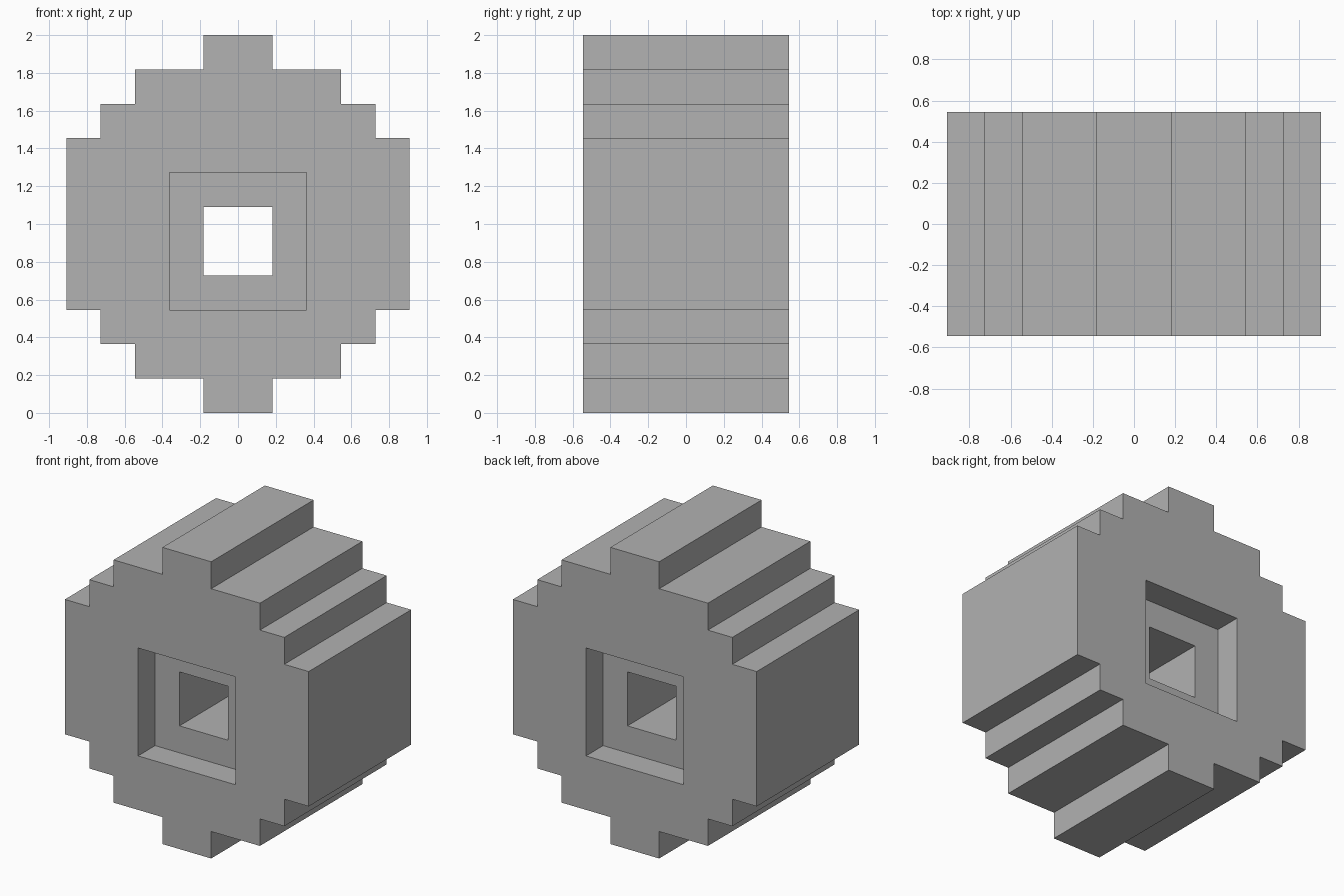
import bpy
import bmesh

if "Cube" in bpy.data.objects:
    bpy.data.objects.remove(bpy.data.objects["Cube"], do_unlink=True)

U = 2 / 11            # one step of the stepped outline
HALF_DEPTH = 3 * U
RECESS = U            # depth of the square recess on each face

grey = bpy.data.materials.new("plain grey")
grey.use_nodes = True
colour = (0.445, 0.445, 0.445, 1)
grey.diffuse_color = colour
grey.node_tree.nodes["Principled BSDF"].inputs["Base Color"].default_value = colour

bm = bmesh.new()


def loop(points, y):
    """Ring of vertices from step coordinates (x, z) at depth y."""
    return [bm.verts.new((x * U, y, z * U)) for x, z in points]


def bridge(a, b):
    """Wall of quads between two matching rings."""
    for i in range(len(a)):
        j = (i + 1) % len(a)
        bm.faces.new((a[i], a[j], b[j], b[i]))


def square(half, centre=5):
    return [(-half, centre - half), (half, centre - half),
            (half, centre + half), (-half, centre + half)]


def cap(outer, inner):
    """Flat face between the stepped outline and the square opening."""
    edges = []
    for ring in (outer, inner):
        for i in range(len(ring)):
            pair = (ring[i], ring[(i + 1) % len(ring)])
            edges.append(bm.edges.get(pair) or bm.edges.new(pair))
    bmesh.ops.triangle_fill(bm, use_beauty=True, use_dissolve=False, edges=edges)


# Stepped outline: right half, mirrored to the left
right = [(1, 0), (1, 1), (3, 1), (3, 2), (4, 2), (4, 3), (5, 3)]
right += [(x, 11 - z) for x, z in reversed(right)]
outline = right + [(-x, z) for x, z in reversed(right)]

# Outer wall, then a recessed opening on each side and the through hole
outer, holes = [], []
for side in (-1, 1):
    rim = loop(outline, side * HALF_DEPTH)
    mouth = loop(square(2), side * HALF_DEPTH)
    floor = loop(square(2), side * (HALF_DEPTH - RECESS))
    hole = loop(square(1), side * (HALF_DEPTH - RECESS))
    cap(rim, mouth)
    bridge(mouth, floor)
    bridge(floor, hole)
    outer.append(rim)
    holes.append(hole)
bridge(*outer)
bridge(*holes)

bmesh.ops.recalc_face_normals(bm, faces=bm.faces)
mesh = bpy.data.meshes.new("stepped_block")
bm.to_mesh(mesh)
bm.free()
mesh.materials.append(grey)
block = bpy.data.objects.new("stepped_block", mesh)
bpy.context.collection.objects.link(block)
